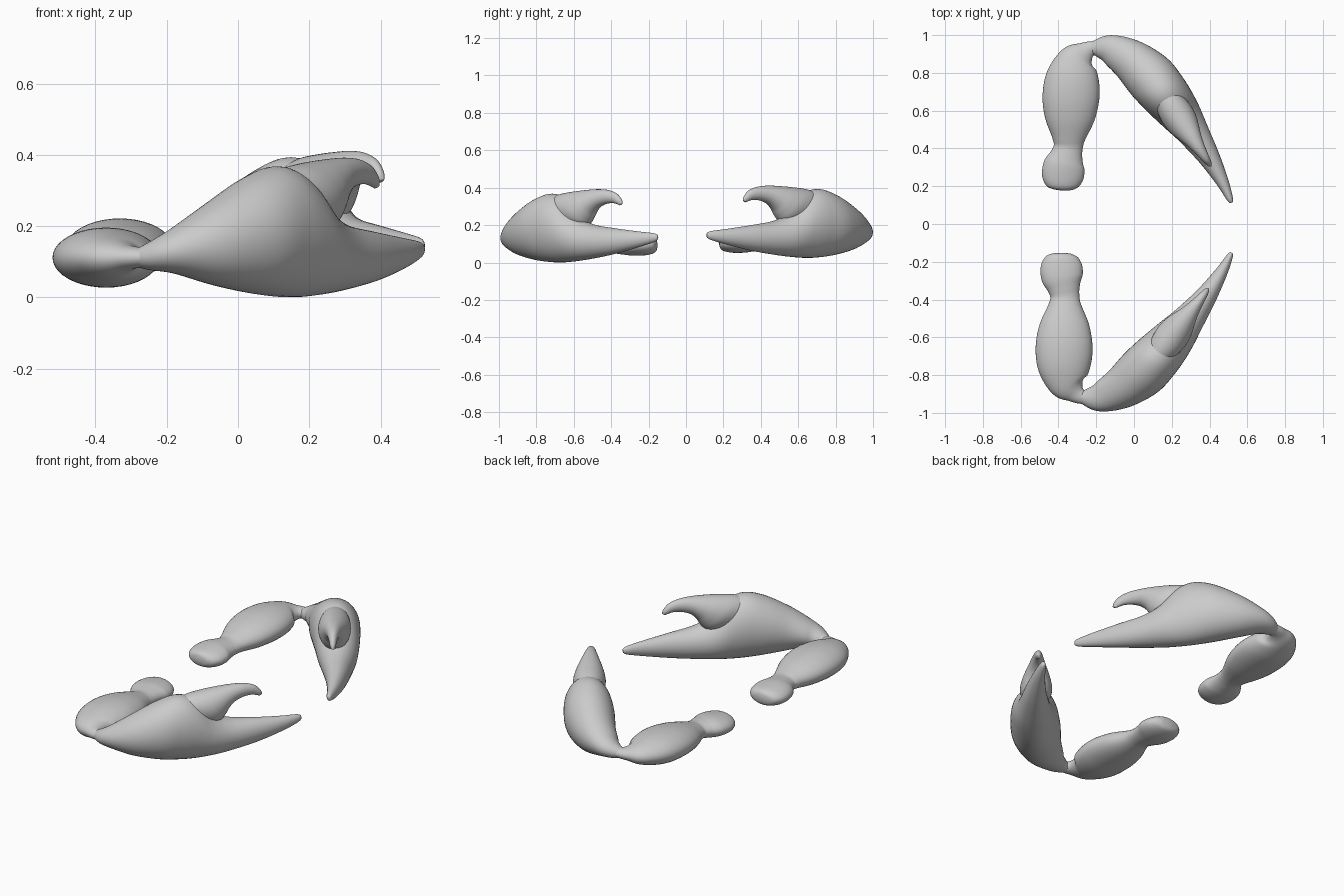
import bpy, bmesh
from math import cos, sin, pi
from mathutils import Vector, Matrix

if "Cube" in bpy.data.objects:
    bpy.data.objects.remove(bpy.data.objects["Cube"])

SIDES, STEPS = 40, 6


def spline(rows):
    """Catmull-Rom interpolation of station rows."""
    rows = [Vector(r) for r in rows]
    out = []
    for i in range(len(rows) - 1):
        a, b = rows[max(i - 1, 0)], rows[i]
        c, d = rows[i + 1], rows[min(i + 2, len(rows) - 1)]
        for k in range(STEPS):
            t = k / STEPS
            out.append(0.5 * (2 * b + (c - a) * t + (2 * a - 5 * b + 4 * c - d) * t * t
                              + (3 * b - a - 3 * c + d) * t ** 3))
    out.append(rows[-1])
    return out


def loft(name, stations, matrix):
    """Skin ellipses; station = (top point, bottom point, half width)."""
    rows = spline(stations)
    tops = [Vector(r[0:3]) for r in rows]
    bots = [Vector(r[3:6]) for r in rows]
    mids = [(a + b) / 2 for a, b in zip(tops, bots)]
    bm = bmesh.new()
    rings = []
    for i, r in enumerate(rows):
        t = mids[min(i + 1, len(rows) - 1)] - mids[max(i - 1, 0)]
        side = Vector((t.y, -t.x, 0)).normalized() * max(r[6], 0.002)
        up = (tops[i] - bots[i]) / 2
        rings.append([bm.verts.new(matrix @ (mids[i] + side * cos(a) + up * sin(a)))
                      for a in (2 * pi * k / SIDES for k in range(SIDES))])
    for p, q in zip(rings, rings[1:]):
        for k in range(SIDES):
            n = (k + 1) % SIDES
            bm.faces.new((p[k], p[n], q[n], q[k]))
    bm.faces.new(rings[0])
    bm.faces.new(rings[-1])
    bmesh.ops.recalc_face_normals(bm, faces=bm.faces)
    for f in bm.faces:
        f.smooth = True
    me = bpy.data.meshes.new(name)
    bm.to_mesh(me)
    bm.free()
    bpy.context.collection.objects.link(bpy.data.objects.new(name, me))


def upright(rows):
    """(x, y, half width, z low, z high) to loft stations."""
    return [(x, y, hi, x, y, lo, w) for x, y, w, lo, hi in rows]


# Arm: rounded base knob, pinched neck, swollen segment, narrow wrist
arm = upright([
    (-.385, -.153, .020, .080, .105), (-.385, -.160, .060, .060, .125),
    (-.385, -.180, .090, .047, .138), (-.384, -.225, .110, .038, .146),
    (-.381, -.285, .109, .037, .150), (-.372, -.340, .086, .043, .145),
    (-.366, -.385, .077, .048, .142), (-.366, -.430, .088, .045, .153),
    (-.368, -.530, .130, .033, .180), (-.370, -.640, .150, .028, .195),
    (-.368, -.750, .142, .030, .192), (-.348, -.845, .105, .050, .172),
    (-.310, -.895, .055, .075, .148), (-.270, -.918, .036, .085, .140),
    (-.230, -.925, .030, .090, .135)])

# Palm and fixed lower finger
palm = upright([
    (-.295, -.895, .020, .090, .130), (-.255, -.915, .046, .078, .152),
    (-.180, -.915, .080, .067, .198), (-.070, -.868, .112, .035, .272),
    (.035, -.790, .135, .012, .340), (.110, -.715, .132, .002, .368),
    (.170, -.650, .122, .001, .338), (.230, -.580, .106, .008, .250),
    (.290, -.505, .085, .020, .206), (.380, -.385, .058, .045, .184),
    (.460, -.260, .034, .080, .167), (.505, -.175, .018, .108, .157),
    (.517, -.152, .008, .122, .148)])

# Hooked upper finger in side profile: (x top, z top, x bottom, z bottom, half width)
def on_plane(x):
    return -.70 + (x - .12) * 1.31

hook = [(x1, on_plane(x1), z1, x2, on_plane(x2), z2, w) for x1, z1, x2, z2, w in [
    (.100, .345, .225, .180, .080), (.150, .368, .252, .200, .088),
    (.200, .380, .268, .232, .080), (.250, .388, .280, .265, .064),
    (.295, .392, .300, .295, .046), (.335, .388, .328, .313, .032),
    (.370, .370, .355, .318, .022), (.390, .338, .374, .312, .015),
    (.395, .316, .384, .306, .007)]]

# Near claw, then its mirrored far twin, slightly turned and tilted
far = (Matrix.Translation((-.010, .001, .008)) @ Matrix.Rotation(.025, 4, 'X')
       @ Matrix.Rotation(-.07, 4, 'Z') @ Matrix.Diagonal((1, -1, 1, 1)))
for side, m in (("front", Matrix.Identity(4)), ("back", far)):
    loft(side + "_arm", arm, m)
    loft(side + "_claw_palm", palm, m)
    loft(side + "_claw_upper_finger", hook, m)
